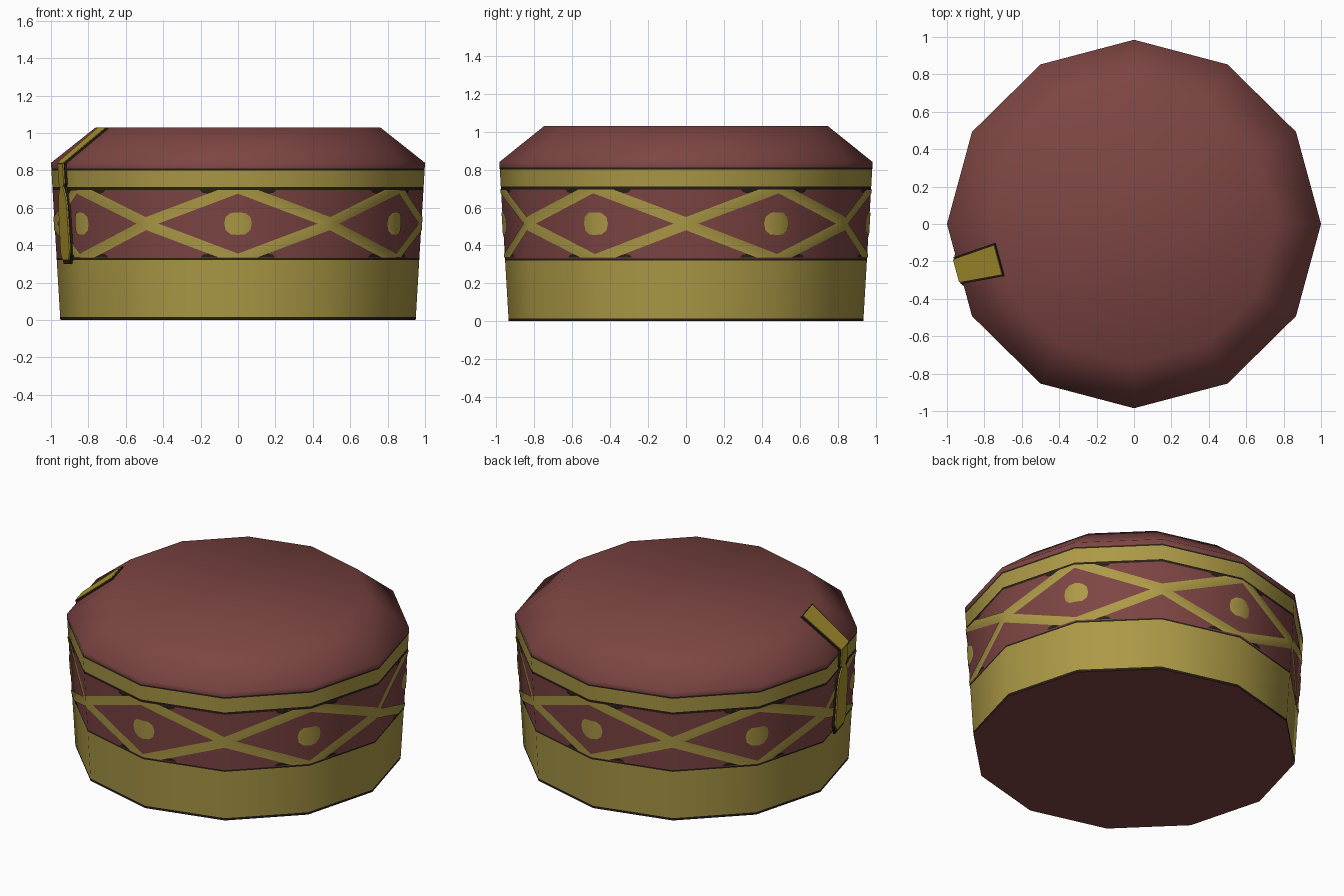
import bpy, bmesh, math
from mathutils import Vector

if "Cube" in bpy.data.objects:
    bpy.data.objects.remove(bpy.data.objects["Cube"])

SIDES, RIM_Z, TOP_Z = 12, 0.84, 1.03
MID_Z = 0.515  # centre height of the lattice band


def material(name, color):
    m = bpy.data.materials.new(name)
    m.diffuse_color = (*color, 1)
    m.use_nodes = True
    m.node_tree.nodes["Principled BSDF"].inputs["Base Color"].default_value = m.diffuse_color
    return m


RED = material("maroon_cloth", (0.205, 0.060, 0.056))
GOLD = material("gold_trim", (0.413, 0.319, 0.061))
DARK = material("dark_outline", (0.022, 0.014, 0.009))
BRIGHT = material("bright_gold", (0.420, 0.300, 0.028))


def radius(z):
    if z <= RIM_Z:
        return 0.95 + 0.05 * z / RIM_Z
    return 1.0 - 0.24 * (z - RIM_Z) / (TOP_Z - RIM_Z)


def corner(k, z, off=0.0):
    a = 2 * math.pi * k / SIDES
    r = radius(z) + off
    return Vector((r * math.cos(a), 0.985 * r * math.sin(a), z))


def finish(name, bm, mats, smooth=True):
    mesh = bpy.data.meshes.new(name)
    bm.to_mesh(mesh)
    bm.free()
    ob = bpy.data.objects.new(name, mesh)
    bpy.context.collection.objects.link(ob)
    for m in mats:
        mesh.materials.append(m)
    if smooth:
        bpy.ops.object.select_all(action='DESELECT')
        ob.select_set(True)
        bpy.context.view_layer.objects.active = ob
        bpy.ops.object.shade_smooth_by_angle(angle=math.radians(60))
    return ob


def outward_face(bm, points):
    f = bm.faces.new([bm.verts.new(p) for p in points])
    f.normal_update()
    c = f.calc_center_median()
    if f.normal.dot(Vector((c.x, c.y, 0))) < 0:
        f.normal_flip()


# Hat body: stacked rings, one colour per band (0 red, 1 gold, 2 dark)
levels = [0, 0.015, 0.32, 0.33, 0.695, 0.71, 0.80, 0.81, RIM_Z, TOP_Z]
bands = [2, 1, 2, 0, 2, 1, 2, 0, 0]
bm = bmesh.new()
rings = [[bm.verts.new(corner(k, z)) for k in range(SIDES)] for z in levels]
for i, band in enumerate(bands):
    for k in range(SIDES):
        n = (k + 1) % SIDES
        f = bm.faces.new((rings[i][k], rings[i][n], rings[i + 1][n], rings[i + 1][k]))
        f.material_index = band
bm.faces.new(rings[-1])
bm.faces.new(rings[0][::-1])
finish("hat_body", bm, [RED, GOLD, DARK])


# Painted lattice: shapes given as (distance from diamond centre, height) on a side
def wall_pattern(name, shape, mat, off):
    bm = bmesh.new()
    for k in range(SIDES):
        centre, cross = (k + 1, k) if k % 2 == 0 else (k, k + 1)
        for flip in (False, True):
            pts = []
            for t, z in shape:
                z = 2 * MID_Z - z if flip else z
                pts.append(corner(centre, z, off).lerp(corner(cross, z, off), t))
            outward_face(bm, pts)
    bmesh.ops.remove_doubles(bm, verts=bm.verts, dist=0.0005)
    finish(name, bm, [mat])


wall_pattern("lattice_strips", [(0, 0.675), (0, 0.695), (0.216, 0.695),
                                (1, 0.55), (1, MID_Z), (0.865, MID_Z)], GOLD, 0.004)
wall_pattern("diamond_dots", [(0, MID_Z), (0, 0.575), (0.08, 0.572),
                              (0.135, 0.55), (0.15, MID_Z)], GOLD, 0.004)
wall_pattern("lattice_shadows", [(0.20, 0.695), (0.41, 0.695),
                                 (0.38, 0.68), (0.28, 0.67)], DARK, 0.002)


# Tassel parts: symmetric plates (half width, height) on the left side panel
def panel_plate(name, profile, mat, off, thickness, grow=0.0):
    tangent = (corner(7, 0.5) - corner(6, 0.5)).normalized()

    def point(w, z, side):
        mid = corner(6, z, off).lerp(corner(7, z, off), 0.5)
        return mid + tangent * (w + grow) * side

    bm = bmesh.new()
    outward_face(bm, [point(w, z, 1) for w, z in profile] +
                 [point(w, z, -1) for w, z in reversed(profile)])
    ob = finish(name, bm, [mat], smooth=False)
    mod = ob.modifiers.new("thickness", 'SOLIDIFY')
    mod.thickness, mod.offset = thickness, -1


ribbon = [(0.08, TOP_Z), (0.062, RIM_Z)]
tassel = [(0.05, 0.835), (0.05, 0.73), (0.03, 0.71), (0.07, 0.66), (0.085, 0.60),
          (0.09, 0.36), (0.06, 0.32)]
tassel_edge = tassel[:-1] + [(0.06, 0.30)]
panel_plate("ribbon_edge", ribbon, DARK, 0.014, 0.012, 0.012)
panel_plate("ribbon", ribbon, BRIGHT, 0.02, 0.006)
panel_plate("tassel_edge", tassel_edge, DARK, 0.012, 0.012, 0.01)
panel_plate("tassel", tassel, BRIGHT, 0.02, 0.01)
